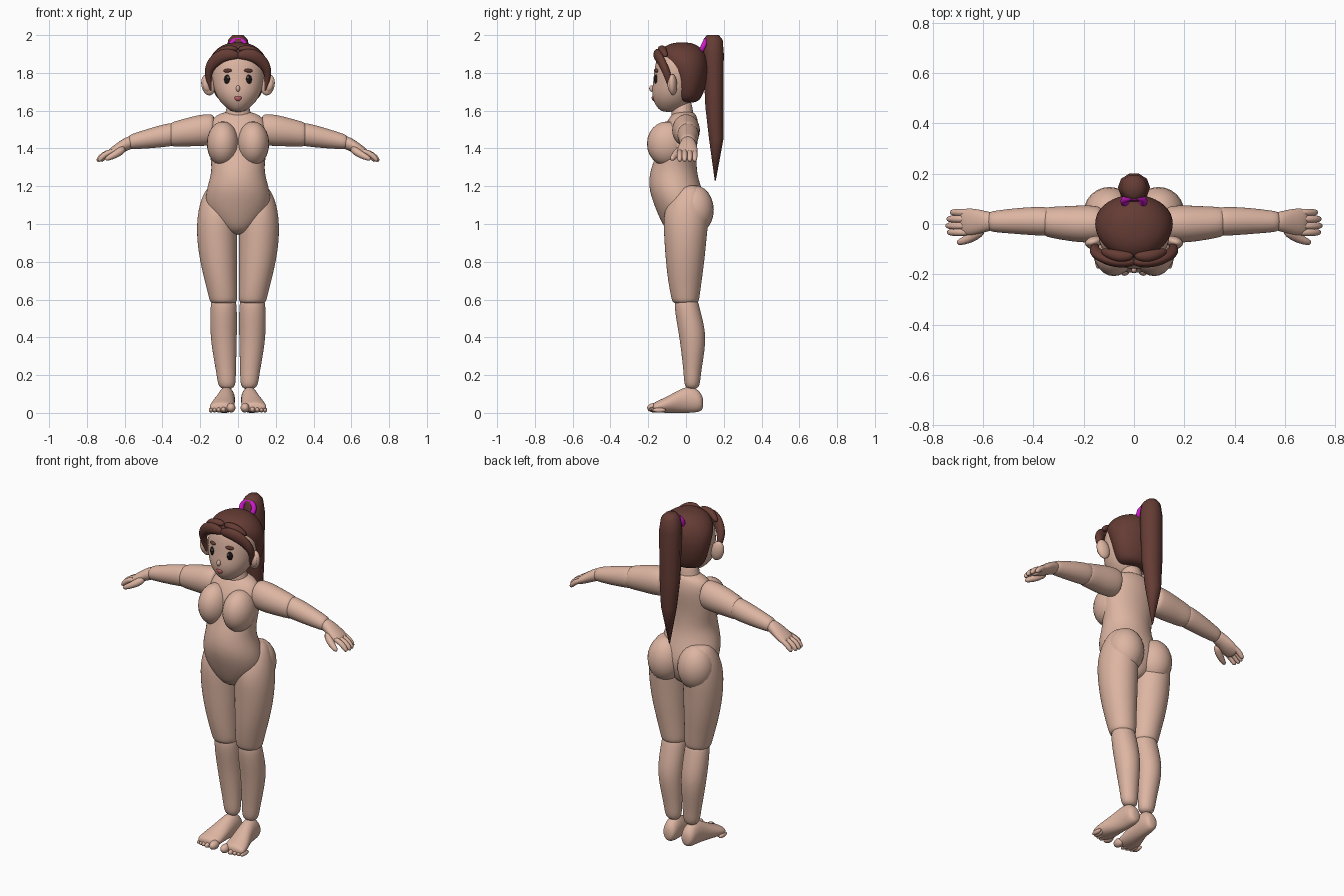
import bpy, bmesh
from math import cos, sin, pi, radians
from mathutils import Vector, Matrix, Euler


def material(name, rgb):
    m = bpy.data.materials.new(name)
    m.diffuse_color = (*rgb, 1)
    return m


SKIN = material("skin", (0.72, 0.46, 0.36))
HAIR = material("hair", (0.13, 0.045, 0.035))
TIE = material("hair_tie", (0.62, 0.01, 0.6))
DARK = material("eye_black", (0.012, 0.008, 0.008))
LIP = material("lip", (0.55, 0.13, 0.14))
WHITE = material("eye_glint", (0.9, 0.9, 0.9))


def finish(name, bm, mat, mirror, sub):
    bmesh.ops.recalc_face_normals(bm, faces=bm.faces)
    for f in bm.faces:
        f.smooth = True
    me = bpy.data.meshes.new(name)
    bm.to_mesh(me)
    bm.free()
    me.materials.append(mat)
    ob = bpy.data.objects.new(name, me)
    bpy.context.collection.objects.link(ob)
    if mirror:
        ob.modifiers.new("mirror", "MIRROR").use_mirror_merge = False
    if sub:
        s = ob.modifiers.new("smooth", "SUBSURF")
        s.levels = s.render_levels = sub
    return ob


PLANES = {"z": ((1, 0, 0), (0, 1, 0)), "x": ((0, 1, 0), (0, 0, 1)), "y": ((1, 0, 0), (0, 0, 1))}


def loft(name, rings, axis=None, mat=SKIN, mirror=True, sides=16, sub=2):
    """Skin elliptical rings (x, y, z, ra, rb); without an axis the rings follow the path."""
    bm = bmesh.new()
    loops = []
    grow = 1.025 if sub else 1
    for i, (x, y, z, ra, rb) in enumerate(rings):
        if axis:
            a, b = (Vector(v) for v in PLANES[axis])
        else:
            t = (Vector(rings[min(i + 1, len(rings) - 1)][:3]) - Vector(rings[max(i - 1, 0)][:3])).normalized()
            a = Vector((0, 1, 0))
            a = (a - t * a.dot(t)).normalized()
            b = t.cross(a)
        loops.append([bm.verts.new(Vector((x, y, z)) + grow * (a * ra * cos(2 * pi * k / sides)
                      + b * rb * sin(2 * pi * k / sides))) for k in range(sides)])
    for p, q in zip(loops, loops[1:]):
        for k in range(sides):
            n = (k + 1) % sides
            bm.faces.new((p[k], p[n], q[n], q[k]))
    bm.faces.new(loops[0])
    bm.faces.new(loops[-1])
    return finish(name, bm, mat, mirror, sub)


def profile(rows):
    """Rows (z, front y, back y, half width) to horizontal rings on the centre line."""
    return [(0, (f + b) / 2, z, w, (b - f) / 2) for z, f, b, w in rows]


def ball(name, loc, size, mat=SKIN, mirror=True, rot=(0, 0, 0), seg=24):
    bm = bmesh.new()
    bmesh.ops.create_uvsphere(bm, u_segments=seg, v_segments=seg // 2, radius=1,
                              matrix=Matrix.LocRotScale(Vector(loc), Euler([radians(r) for r in rot]), Vector(size)))
    return finish(name, bm, mat, mirror, 0)


# Torso and neck
loft("torso", profile([(1.60, -.06, .04, .06), (1.565, -.085, .06, .14), (1.50, -.13, .07, .155),
                       (1.40, -.145, .055, .155), (1.31, -.18, .055, .138), (1.25, -.195, .062, .145),
                       (1.18, -.195, .085, .167), (1.10, -.168, .11, .175), (1.02, -.135, .09, .14),
                       (.94, -.09, .05, .05)]), "z", mirror=False)
loft("neck", profile([(1.55, -.08, .05, .085), (1.59, -.075, .035, .062), (1.67, -.075, .03, .055)]),
     "z", mirror=False)
ball("chest", (.08, -.10, 1.425), (.085, .107, .118))
ball("seat", (.098, .045, 1.075), (.102, .102, .13))

# Legs
loft("thigh", [(.10, .02, 1.21, .05, .05), (.105, .01, 1.15, .085, .095), (.112, 0, 1.05, .104, .122),
               (.112, -.003, .93, .107, .112), (.103, -.005, .80, .098, .102), (.088, -.006, .68, .083, .086),
               (.077, -.003, .60, .074, .073), (.077, -.002, .575, .066, .064)], "z")
loft("calf", [(.076, 0, .63, .06, .055), (.076, .003, .56, .071, .067), (.077, .036, .42, .071, .073),
              (.070, .036, .30, .061, .058), (.062, .033, .20, .050, .044), (.058, .032, .12, .045, .040)], "z")
loft("foot", [(.058, .092, .05, .025, .03), (.060, .07, .062, .042, .058), (.060, .02, .073, .045, .073),
              (.068, -.04, .060, .050, .060), (.080, -.10, .043, .062, .043), (.086, -.15, .033, .066, .031),
              (.086, -.178, .028, .060, .022)], "y")
for i in range(5):
    r = .025 if i == 0 else .0165 - .001 * i
    ball(f"toe_{i + 1}", ((.037, .077, .102, .124, .143)[i], -.17 + .007 * i, r + .002), (r * .95, .036, r), seg=16)

# Arms
loft("upper_arm", [(.12, 0, 1.50, .062, .075), (.15, 0, 1.50, .073, .083), (.21, 0, 1.494, .074, .083),
                   (.28, .003, 1.485, .067, .073), (.345, .008, 1.475, .060, .066),
                   (.365, .008, 1.473, .05, .055)], "x")
loft("forearm", [(.32, .01, 1.477, .055, .06), (.37, .011, 1.472, .058, .062), (.46, .012, 1.455, .052, .054),
                 (.55, .010, 1.438, .043, .042), (.585, .01, 1.432, .037, .036)], "x")
loft("hand", [(.55, .01, 1.435, .034, .034), (.59, .01, 1.425, .041, .037), (.63, .009, 1.402, .052, .034),
              (.67, .008, 1.380, .054, .027), (.695, .008, 1.365, .046, .018)], "x")
for i, y in enumerate((-.033, -.007, .020, .046)):
    d = (.004, .010, .006, -.008)[i]
    loft(f"finger_{i + 1}", [(.65, y, 1.388, .014, .014), (.69 + d, y, 1.376, .0155, .0155),
                             (.72 + d, y, 1.352, .015, .015), (.736 + d, y, 1.330, .010, .010)], sides=10, sub=1)
loft("thumb", [(.60, -.02, 1.405, .022, .022), (.635, -.048, 1.375, .022, .022),
               (.675, -.067, 1.355, .017, .017), (.705, -.076, 1.340, .010, .010)], sides=10, sub=1)

# Head and face
loft("head", profile([(1.592, -.125, -.05, .028), (1.615, -.152, .0, .062), (1.65, -.172, .03, .098),
                      (1.70, -.182, .06, .124), (1.76, -.172, .08, .138), (1.82, -.167, .08, .143),
                      (1.88, -.155, .07, .130), (1.93, -.12, .05, .085)]), "z", mirror=False)
ball("ear", (.158, -.07, 1.737), (.037, .022, .057), rot=(0, 12, -15))
ball("ear_hollow", (.165, -.083, 1.735), (.022, .014, .036), rot=(0, 12, -15), seg=16)
ball("eye", (.057, -.157, 1.765), (.017, .012, .026), DARK, rot=(0, 0, 20), seg=16)
ball("eye_glint", (.053, -.169, 1.775), (.005, .003, .007), WHITE, rot=(0, 0, 20), seg=8)
ball("eyebrow", (.055, -.157, 1.812), (.024, .01, .010), HAIR, rot=(0, 4, 20), seg=16)
ball("nose", (0, -.181, 1.717), (.011, .014, .017), mirror=False, seg=16)
loft("mouth", [(0, -.168, 1.650, .008, .010), (0, -.170, 1.664, .020, .012), (0, -.172, 1.678, .024, .011)],
     "z", LIP, mirror=False, sides=12, sub=1)

# Hair
loft("hair_cap", profile([(1.64, -.045, .06, .085), (1.675, -.065, .085, .118), (1.73, -.075, .105, .140),
                          (1.80, -.095, .117, .155), (1.86, -.135, .116, .155), (1.91, -.142, .10, .132),
                          (1.945, -.11, .065, .09), (1.962, -.06, .02, .035)]), "z", HAIR, mirror=False)
loft("fringe", [(-.01, -.150, 1.888, .012, .015), (.035, -.155, 1.900, .020, .030), (.085, -.150, 1.893, .022, .036),
                (.128, -.130, 1.862, .022, .034), (.158, -.108, 1.815, .022, .024),
                (.156, -.090, 1.765, .018, .015), (.143, -.080, 1.70, .008, .006)], None, HAIR, sides=12)
loft("fringe_roll", [(0, -.125, 1.925, .015, .014), (.045, -.130, 1.930, .024, .020), (.09, -.122, 1.918, .022, .020),
                     (.13, -.105, 1.885, .012, .012)], None, HAIR, sides=12)

# Ponytail and its tie
loft("ponytail", [(0, .142, 2.0, .028, .034), (0, .143, 1.975, .052, .054), (0, .145, 1.90, .064, .058),
                  (0, .150, 1.62, .060, .050), (0, .160, 1.45, .045, .040), (0, .155, 1.23, .003, .003)],
     "z", HAIR, mirror=False, sides=10, sub=0)
bpy.ops.mesh.primitive_torus_add(location=(0, .09, 1.938), rotation=(radians(65), 0, 0), major_radius=.040,
                                 minor_radius=.014, major_segments=24, minor_segments=10)
tie = bpy.context.object
tie.name = "hair_tie"
tie.data.materials.append(TIE)
bpy.ops.object.shade_smooth()
